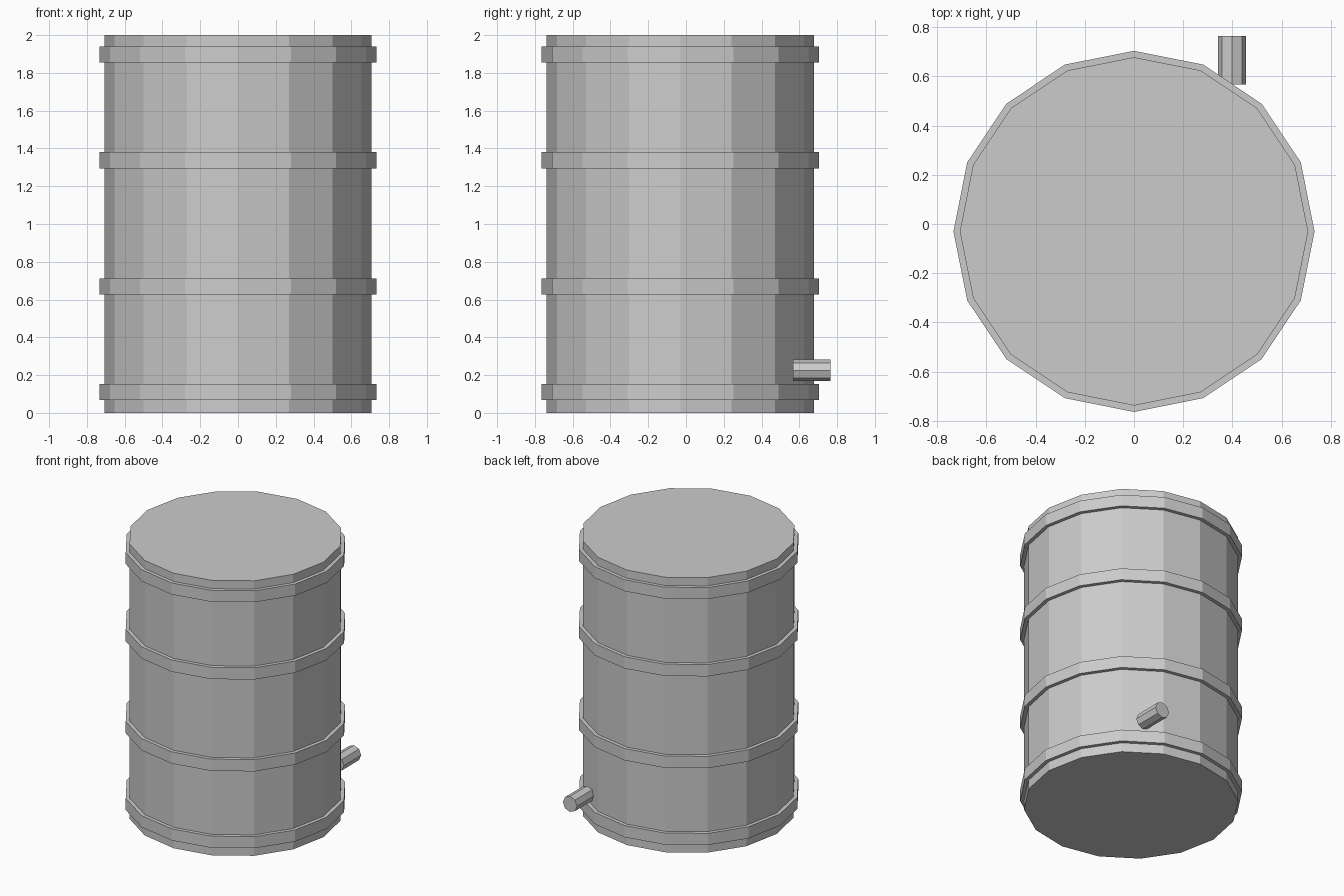
import bpy, bmesh, math
from mathutils import Matrix

if "Cube" in bpy.data.objects:
    bpy.data.objects.remove(bpy.data.objects["Cube"])

grey = bpy.data.materials.new("plain grey")
grey.diffuse_color = (0.6, 0.6, 0.6, 1)
grey.use_nodes = True
grey.node_tree.nodes["Principled BSDF"].inputs["Base Color"].default_value = grey.diffuse_color

CY = -0.03          # barrel centre in y
SIDES = 16
BODY_R, BAND_R = 0.708, 0.734


def finish(name, bm):
    bmesh.ops.recalc_face_normals(bm, faces=bm.faces)
    mesh = bpy.data.meshes.new(name)
    bm.to_mesh(mesh)
    bm.free()
    mesh.materials.append(grey)
    obj = bpy.data.objects.new(name, mesh)
    bpy.context.collection.objects.link(obj)
    return obj


def cylinder(name, sides, radius, depth, matrix):
    bm = bmesh.new()
    bmesh.ops.create_cone(bm, cap_ends=True, segments=sides, radius1=radius,
                          radius2=radius, depth=depth, matrix=matrix)
    return finish(name, bm)


def band(name, z0, z1):
    # closed rectangular section swept round the barrel
    bm = bmesh.new()
    rings = []
    for r, z in ((BODY_R - 0.01, z0), (BAND_R, z0), (BAND_R, z1), (BODY_R - 0.01, z1)):
        rings.append([bm.verts.new((r * math.cos(a), CY + r * math.sin(a), z))
                      for a in (math.tau * i / SIDES for i in range(SIDES))])
    for k in range(4):
        p, q = rings[k], rings[(k + 1) % 4]
        for i in range(SIDES):
            j = (i + 1) % SIDES
            bm.faces.new((p[i], p[j], q[j], q[i]))
    return finish(name, bm)


# Barrel body
cylinder("barrel_body", SIDES, BODY_R, 2.0, Matrix.Translation((0, CY, 1.0)))

# Four raised hoops
for n, (z0, z1) in enumerate(((0.067, 0.152), (0.626, 0.712),
                              (1.294, 1.38), (1.856, 1.94))):
    band(f"hoop_{n + 1}", z0, z1)

# Spout low on the back
cylinder("spout", 8, 0.057, 0.198,
         Matrix.Translation((0.398, 0.666, 0.225)) @ Matrix.Rotation(math.pi / 2, 4, 'X'))
